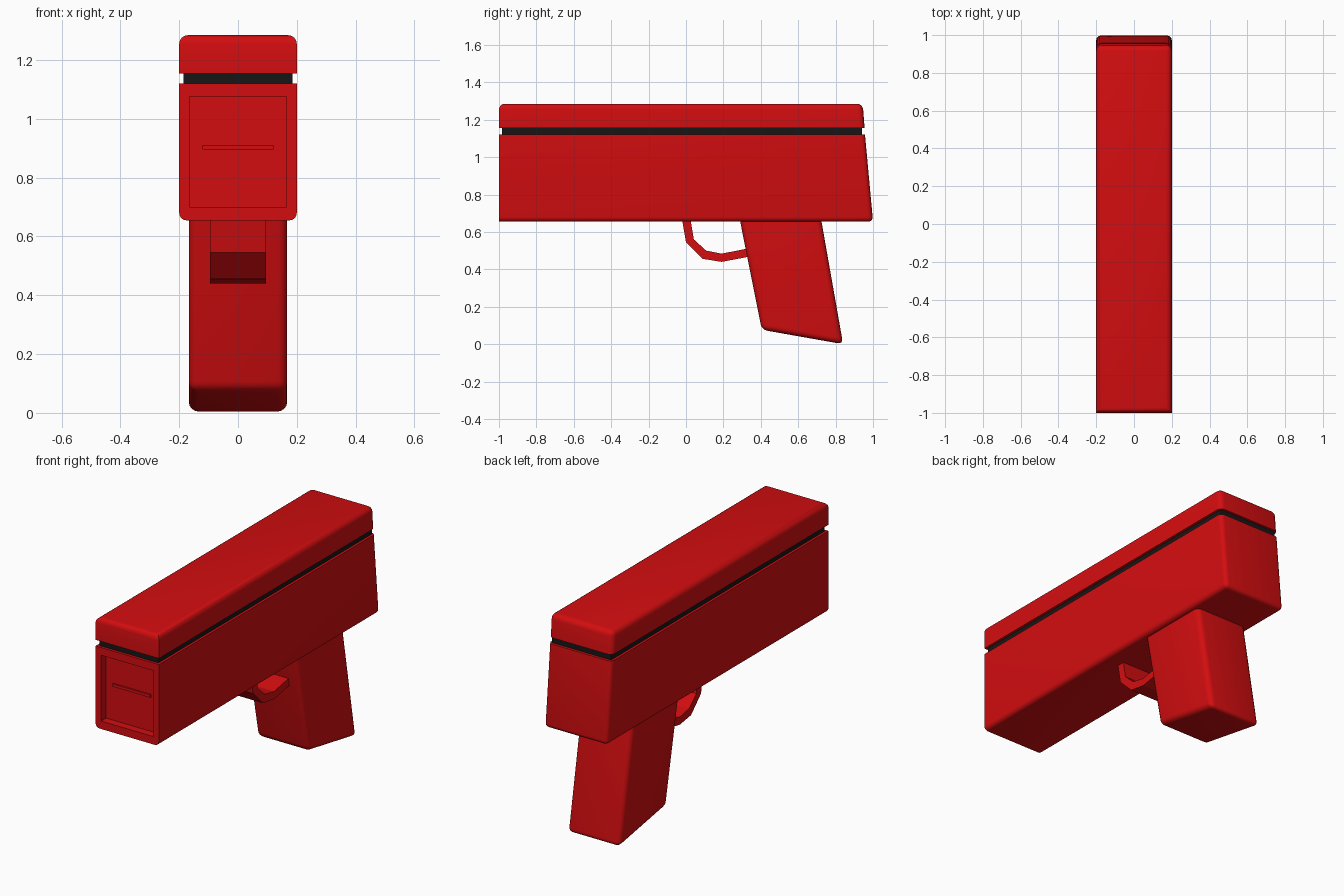
import bpy, bmesh, math

if "Cube" in bpy.data.objects:
    bpy.data.objects.remove(bpy.data.objects["Cube"])


def material(name, rgb):
    m = bpy.data.materials.new(name)
    m.diffuse_color = (*rgb, 1)
    m.use_nodes = True
    m.node_tree.nodes["Principled BSDF"].inputs["Base Color"].default_value = m.diffuse_color
    return m


RED = material("red", (0.65, 0.004, 0.005))
BLACK = material("black", (0.008, 0.008, 0.008))


def prism(name, profile, half, mat, bevels=(), smooth=True):
    """Extrude a (y, z) profile across x; bevels = [(edge rule, radius, segments)]."""
    bm = bmesh.new()
    left = [bm.verts.new((-half, y, z)) for y, z in profile]
    right = [bm.verts.new((half, y, z)) for y, z in profile]
    n = len(profile)
    bm.faces.new(left)
    bm.faces.new(right[::-1])
    for i in range(n):
        j = (i + 1) % n
        bm.faces.new((left[i], right[i], right[j], left[j]))
    bmesh.ops.recalc_face_normals(bm, faces=bm.faces)
    for rule, radius, seg in bevels:
        edges = [e for e in bm.edges if rule(e.verts[0].co, e.verts[1].co)]
        bmesh.ops.bevel(bm, geom=edges, offset=radius, segments=seg,
                        profile=0.5, affect='EDGES')
    me = bpy.data.meshes.new(name)
    bm.to_mesh(me)
    bm.free()
    ob = bpy.data.objects.new(name, me)
    bpy.context.collection.objects.link(ob)
    me.materials.append(mat)
    bpy.ops.object.select_all(action='DESELECT')
    ob.select_set(True)
    bpy.context.view_layer.objects.active = ob
    if smooth:
        bpy.ops.object.shade_smooth_by_angle(angle=math.radians(35))
    return ob


def box(name, half, y0, y1, z0, z1, mat):
    return prism(name, [(y0, z0), (y1, z0), (y1, z1), (y0, z1)], half, mat, smooth=False)


# Main body: sloped back, rounded underside and back edges, sharp top
body = prism("body", [(-1, 0.655), (1, 0.655), (0.957, 1.12), (-1, 1.12)], 0.2, RED,
             [(lambda a, b: (a.z + b.z < 1.4 and max(a.y, b.y) > 0.9)
               or (min(a.y, b.y) > 0.9 and abs(a.x - b.x) < 0.01), 0.025, 4)])

# Square recess in the muzzle end
cutter = box("recess_cutter", 0.165, -1.1, -0.955, 0.7, 1.076, RED)
cutter.hide_render = True
mod = body.modifiers.new("recess", 'BOOLEAN')
mod.operation = 'DIFFERENCE'
mod.solver = 'EXACT'
mod.object = cutter
bpy.context.view_layer.objects.active = body
bpy.ops.object.modifier_apply(modifier=mod.name)
bpy.data.objects.remove(cutter)

# Thin bar across the recess
box("muzzle_bar", 0.12, -0.964, -0.95, 0.896, 0.912, RED)

# Dark band in the gap between body and top cover
box("gap_band", 0.186, -0.985, 0.942, 1.11, 1.165, BLACK)

# Top cover: rounded everywhere except along the gap
prism("top_cover", [(-1, 1.155), (0.955, 1.155), (0.945, 1.285), (-1, 1.285)], 0.2, RED,
      [(lambda a, b: a.z + b.z > 2.5 or (a.y > 0.9 and b.y > 0.9
                                         and abs(a.x - b.x) < 0.01), 0.03, 4)])

# Slanted grip
prism("grip", [(0.287, 0.67), (0.722, 0.67), (0.84, 0.0), (0.405, 0.077)], 0.167, RED,
      [(lambda a, b: min(a.z, b.z) < 0.3, 0.03, 4)])

# Trigger guard: faceted bent strip
outer = [(-0.02, 0.66), (0.0, 0.545), (0.09, 0.456), (0.19, 0.44), (0.35, 0.47)]
inner = [(0.35, 0.515), (0.19, 0.484), (0.108, 0.5), (0.042, 0.56), (0.025, 0.66)]
prism("trigger_guard", outer + inner, 0.095, RED, smooth=False)
